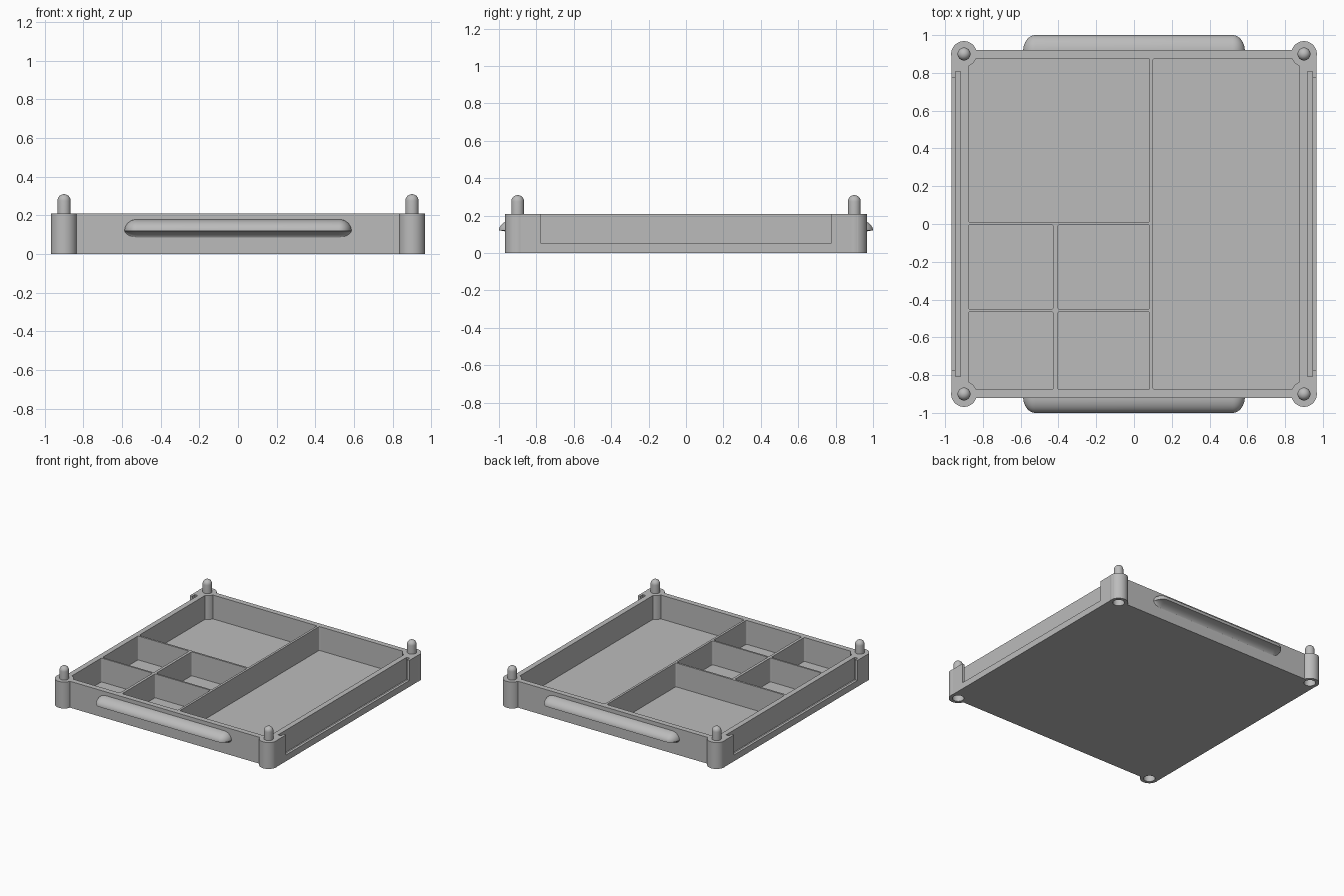
import bpy
import bmesh
import math
from mathutils import Matrix, Vector

if "Cube" in bpy.data.objects:
    bpy.data.objects.remove(bpy.data.objects["Cube"], do_unlink=True)

HEIGHT = 0.21
FLOOR = 0.02
POST = 0.9

grey = bpy.data.materials.new("plain grey")
grey.use_nodes = True
grey.diffuse_color = (0.5, 0.5, 0.5, 1)
grey.node_tree.nodes["Principled BSDF"].inputs["Base Color"].default_value = (0.5, 0.5, 0.5, 1)


def make_object(name, bm, smooth=False):
    bmesh.ops.recalc_face_normals(bm, faces=bm.faces)
    mesh = bpy.data.meshes.new(name)
    bm.to_mesh(mesh)
    bm.free()
    mesh.materials.append(grey)
    obj = bpy.data.objects.new(name, mesh)
    bpy.context.collection.objects.link(obj)
    bpy.ops.object.select_all(action="DESELECT")
    obj.select_set(True)
    bpy.context.view_layer.objects.active = obj
    if smooth:
        bpy.ops.object.shade_smooth_by_angle(angle=math.radians(35))
    return obj


def box(name, x0, x1, y0, y1, z0, z1, rounding=0.0):
    """Box between limits, with optional rounded upright edges."""
    bm = bmesh.new()
    size = Matrix.Diagonal((x1 - x0, y1 - y0, z1 - z0, 1))
    centre = Matrix.Translation(((x0 + x1) / 2, (y0 + y1) / 2, (z0 + z1) / 2))
    bmesh.ops.create_cube(bm, size=1, matrix=centre @ size)
    if rounding:
        upright = [e for e in bm.edges if abs(e.verts[0].co.z - e.verts[1].co.z) > 0.01]
        bmesh.ops.bevel(bm, geom=upright, offset=rounding, segments=3,
                        profile=0.5, affect="EDGES")
    return make_object(name, bm)


def cut(target, cutter):
    cutter.hide_render = True
    bpy.context.view_layer.objects.active = target
    mod = target.modifiers.new("cut", "BOOLEAN")
    mod.operation = "DIFFERENCE"
    mod.solver = "EXACT"
    mod.object = cutter
    bpy.ops.object.modifier_apply(modifier=mod.name)
    bpy.data.objects.remove(cutter, do_unlink=True)


# Tray body with five compartments
tray = box("tray_body", -0.966, 0.966, -0.92, 0.92, 0, HEIGHT)
compartments = [
    (-0.877, 0.083, 0.01, 0.877),
    (0.101, 0.877, -0.877, 0.877),
    (-0.877, -0.427, -0.451, -0.005),
    (-0.405, 0.083, -0.451, -0.005),
    (-0.877, -0.427, -0.877, -0.465),
    (-0.405, 0.083, -0.877, -0.465),
]
for limits in compartments:
    cut(tray, box("compartment_cutter", *limits, FLOOR, 0.3, 0.01))

# Label slots and their windows in both side walls
for side in (-1, 1):
    near, far = sorted((side * 0.919, side * 0.945))
    cut(tray, box("slot_cutter", near, far, -0.808, 0.808, 0.035, 0.3))
    near, far = sorted((side * 0.93, side * 1.1))
    cut(tray, box("window_cutter", near, far, -0.775, 0.775, 0.05, 0.3))

# Room for the corner posts
for sx in (-1, 1):
    for sy in (-1, 1):
        bm = bmesh.new()
        bmesh.ops.create_cone(bm, cap_ends=True, segments=48, radius1=0.055, radius2=0.055,
                              depth=1, matrix=Matrix.Translation((sx * POST, sy * POST, 0)))
        cut(tray, make_object("post_cutter", bm))


def corner_post(name, x, y):
    """Turned post with a socket below and a domed peg above."""
    peg, top = 0.034, 0.31
    profile = [(0, 0.11), (0.042, 0.11), (0.042, 0), (0.068, 0), (0.068, HEIGHT), (peg, HEIGHT)]
    for i in range(9):
        a = math.pi / 2 * i / 8
        profile.append((peg * math.cos(a), top - peg + peg * math.sin(a)))
    bm = bmesh.new()
    verts = [bm.verts.new((r, 0, z)) for r, z in profile]
    edges = [bm.edges.new(pair) for pair in zip(verts, verts[1:])]
    bmesh.ops.spin(bm, geom=verts + edges, cent=(0, 0, 0), axis=(0, 0, 1),
                   angle=math.tau, steps=48)
    bmesh.ops.remove_doubles(bm, verts=bm.verts, dist=0.0001)
    bmesh.ops.translate(bm, verts=bm.verts, vec=Vector((x, y, 0)))
    make_object(name, bm, smooth=True)


for sx, side_name in ((-1, "right"), (1, "left")):
    for sy, end_name in ((-1, "front"), (1, "back")):
        corner_post(f"{end_name}_{side_name}_post", sx * POST, sy * POST)


def grip(name, direction):
    """Finger grip: rounded top, hollow underside, rounded ends."""
    half, end, wall, reach = 0.587, 0.065, 0.915, 0.085
    lip, rise, drop, steps = 0.12, 0.06, 0.05, 10
    stations = []
    for i in range(steps + 1):
        a = math.pi / 2 * i / steps
        stations.append((half - end + end * math.cos(a), max(math.sin(a), 0.01)))
    stations += [(-x, s) for x, s in reversed(stations)]
    bm = bmesh.new()
    rings = []
    for x, s in stations:
        ring = []
        for i in range(steps + 1):
            a = math.pi / 2 * i / steps
            ring.append((wall + reach * s * math.sin(a), lip + rise * s * math.cos(a)))
        for i in range(1, steps + 1):
            a = math.pi / 2 * i / steps
            ring.append((wall + reach * s * (1 - math.sin(a)), lip - drop * s * (1 - math.cos(a))))
        rings.append([bm.verts.new((x, direction * y, z)) for y, z in ring])
    count = len(rings[0])
    for a, b in zip(rings, rings[1:]):
        for i in range(count):
            j = (i + 1) % count
            bm.faces.new((a[i], a[j], b[j], b[i]))
    bm.faces.new(rings[0])
    bm.faces.new(rings[-1])
    make_object(name, bm, smooth=True)


grip("front_grip", -1)
grip("back_grip", 1)
